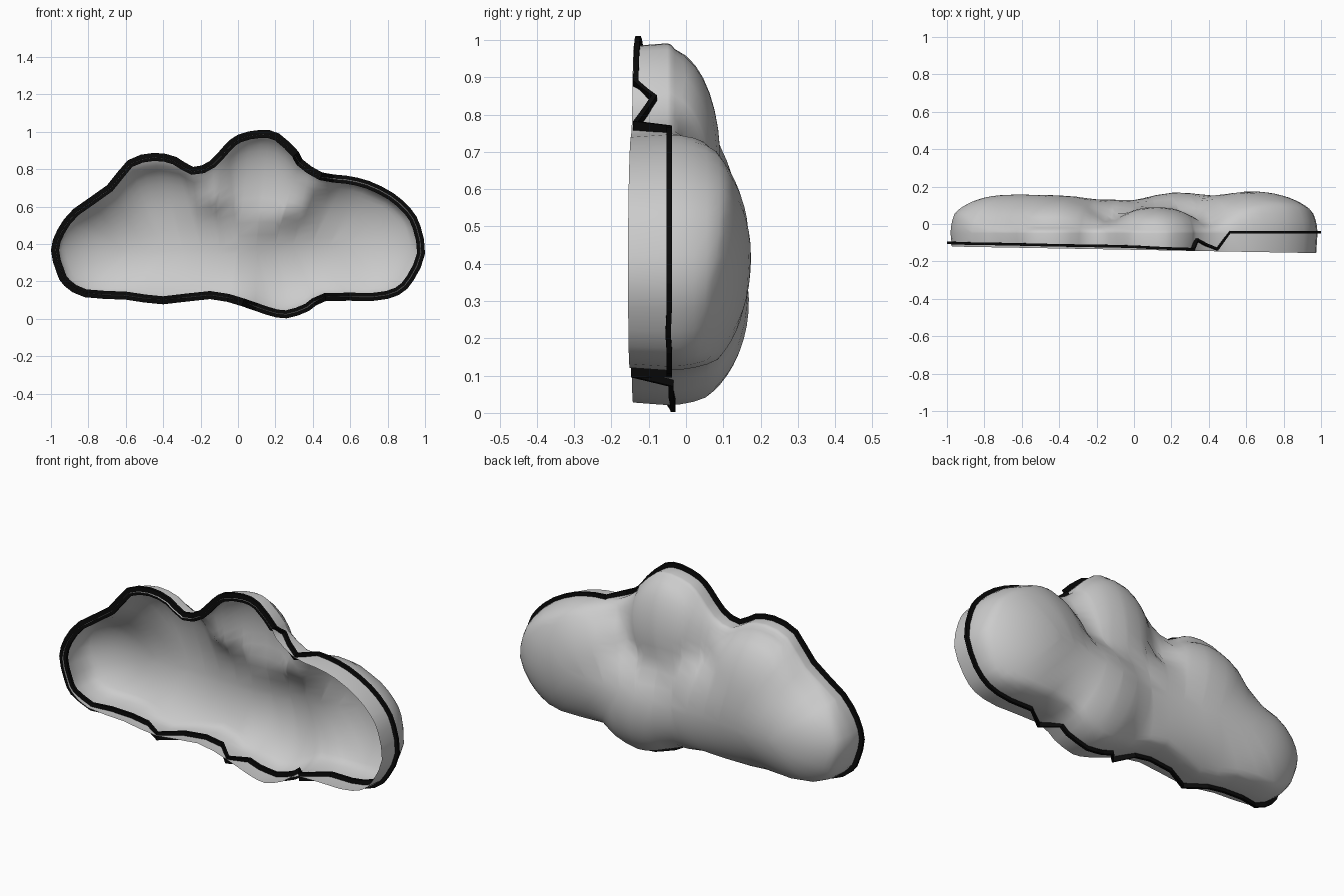
import bpy, bmesh, math
from mathutils import Vector

if "Cube" in bpy.data.objects:
    bpy.data.objects.remove(bpy.data.objects["Cube"])

# Outer cloud outline: x, z, and depth y of the dark trim band
POINTS = [
    (.12, 1.013, -.128), (0, .987, -.122), (-.07, .933, -.12), (-.15, .847, -.118),
    (-.24, .815, -.117), (-.33, .868, -.115), (-.45, .89, -.113), (-.59, .85, -.11),
    (-.7, .717, -.108), (-.88, .59, -.105), (-.965, .48, -.103), (-1, .37, -.1),
    (-.97, .25, -.1), (-.93, .18, -.1), (-.82, .118, -.09), (-.6, .105, -.06),
    (-.4, .08, -.12), (-.15, .108, -.06), (.02, .07, -.13), (.15, .025, -.045),
    (.26, .005, -.035), (.38, .045, -.04), (.47, .098, -.14), (.72, .098, -.045),
    (.86, .13, -.045), (.94, .21, -.048), (1, .35, -.045), (.975, .5, -.045),
    (.925, .59, -.045), (.83, .675, -.045), (.7, .74, -.045), (.58, .768, -.045),
    (.45, .785, -.135), (.345, .855, -.085), (.325, .895, -.135), (.22, .993, -.132)]

# Round the outline with one in-between point per side
OUTLINE = []
for i in range(len(POINTS)):
    a, b, c, d = (Vector(POINTS[j % len(POINTS)]) for j in (i - 1, i, i + 1, i + 2))
    m = (b + c) * .5625 - (a + d) * .0625
    y = max(b.z, c.z) if m.y < .79 else (b.z + c.z) / 2
    OUTLINE += [tuple(b), (m.x, m.y, y)]
N = len(OUTLINE)
BASE = -.05

# Cloud puffs: centre x, z, radii x, z, and depth
PUFFS = [(-.68, .35, .33, .27, .205), (-.43, .46, .32, .37, .2), (-.12, .36, .5, .29, .18),
         (.25, .3, .31, .29, .218), (.63, .42, .38, .35, .224), (.12, .68, .24, .3, .142)]


def offset(i, d):
    a, b, c = (Vector(OUTLINE[j % N][:2]) for j in (i - 1, i, i + 1))
    t = (c - a).normalized()
    return b + Vector((-t.y, t.x)) * d


def depth(x, z, t):
    total = 0
    for cx, cz, rx, rz, h in PUFFS:
        q = 1 - ((x - cx) / rx) ** 2 - ((z - cz) / rz) ** 2
        if q > 0:
            total += (h * math.sqrt(q)) ** 6
    edge = math.sqrt(max(0, 1 - t * t))
    return BASE + max(min(total ** (1 / 6), .32 * edge), .09 * edge)


def loft(name, rings, closed=False):
    bm = bmesh.new()
    loops = [[bm.verts.new(p) for p in r] for r in rings]
    pairs = list(zip(loops, loops[1:]))
    if closed:
        pairs.append((loops[-1], loops[0]))
    for a, b in pairs:
        for i in range(N):
            j = (i + 1) % N
            bm.faces.new((a[i], a[j], b[j], b[i]))
    if not closed:
        # Weld upper and lower halves along the spine
        bmesh.ops.remove_doubles(bm, verts=loops[-1], dist=.0005)
        bmesh.ops.triangulate(bm, faces=[f for f in bm.faces if len(f.verts) > 4])
    bmesh.ops.recalc_face_normals(bm, faces=bm.faces)
    me = bpy.data.meshes.new(name)
    bm.to_mesh(me)
    bm.free()
    ob = bpy.data.objects.new(name, me)
    bpy.context.collection.objects.link(ob)
    return ob


# Hollow cloud shell: straight skirt at the front, puffy dome behind
edge = [offset(i, .019) for i in range(N)]
front = [offset(i, .026) for i in range(N)]
rings = [[(p.x, -.138 - .018 * p.x, p.y) for p in front]]
STEP = .14
for k in range(15):
    t = math.cos(k / 14 * math.pi / 2)
    ring = []
    for p in edge:
        # Spine points snap to shared stations so both halves meet
        sx = .7 * STEP * max(-6, min(6, round(p.x / STEP)))
        s = Vector((sx, .38 + .04 * sx))
        q = s + (p - s) * t
        ring.append((q.x, depth(q.x, q.y, t), q.y))
    rings.append(ring)
shell = loft("cloud_shell", rings)
bpy.context.view_layer.objects.active = shell
shell.select_set(True)
bpy.ops.object.shade_smooth_by_angle(angle=math.radians(60))

# Dark trim band that steps back and forth through the shell edge
band = []
for d, dy in ((0, -.007), (0, .007), (.043, .007), (.043, -.007)):
    band.append([(offset(i, d).x, OUTLINE[i][2] + dy, offset(i, d).y) for i in range(N)])
trim = loft("dark_trim", band, closed=True)
black = bpy.data.materials.new("black")
black.diffuse_color = (.003, .003, .003, 1)
black.use_nodes = True
black.node_tree.nodes["Principled BSDF"].inputs["Base Color"].default_value = black.diffuse_color
trim.data.materials.append(black)

# Stand the cloud on the ground plane
for ob in (shell, trim):
    ob.location.z = -.003
